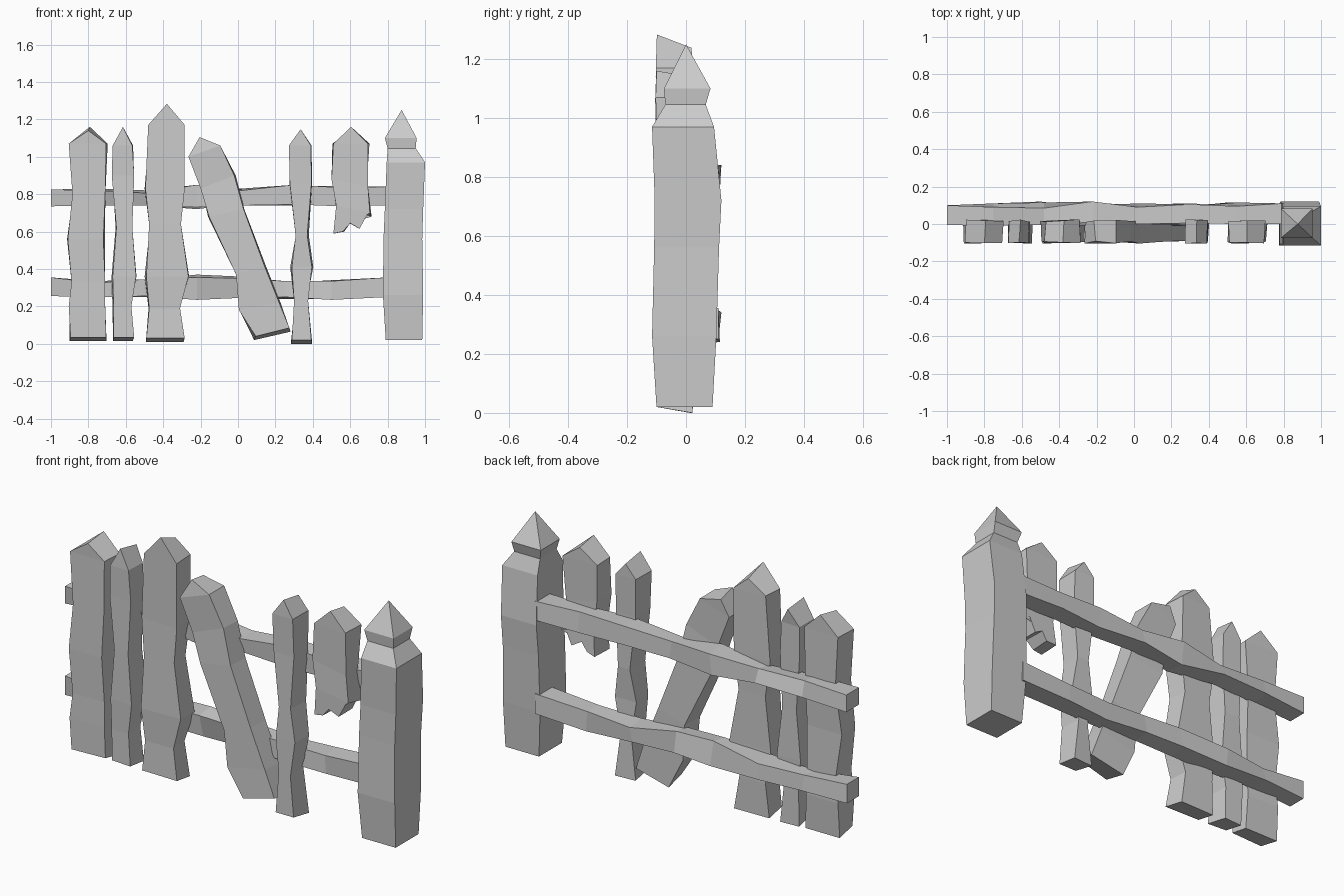
import bpy
import bmesh
import random

random.seed(4)


def finish(name, bm):
    bmesh.ops.recalc_face_normals(bm, faces=bm.faces)
    me = bpy.data.meshes.new(name)
    bm.to_mesh(me)
    bm.free()
    ob = bpy.data.objects.new(name, me)
    bpy.context.collection.objects.link(ob)
    return ob


def loft(name, rings, apex=None):
    """Skin four-cornered rings, closing the end flat or with an apex."""
    bm = bmesh.new()
    vs = [[bm.verts.new(p) for p in r] for r in rings]
    for a, b in zip(vs, vs[1:]):
        for i in range(4):
            j = (i + 1) % 4
            bm.faces.new((a[i], a[j], b[j], b[i]))
    bm.faces.new(vs[0])
    if apex:
        tip = bm.verts.new(apex)
        for i in range(4):
            bm.faces.new((vs[-1][i], vs[-1][(i + 1) % 4], tip))
    else:
        bm.faces.new(vs[-1])
    return finish(name, bm)


def picket(name, rows, peak, back_dz=0.0, broken=()):
    """rows: (left x, left z, right x, right z) from bottom to top."""
    bm = bmesh.new()
    j = lambda s: random.uniform(-s, s)
    sides = []
    for back in (0, 1):
        def v(x, z, drop=0.0):
            y = (0.018 if back else -0.098) + j(0.007)
            if back:
                x, z = x + j(0.01), z - drop
            return bm.verts.new((x, y, z))
        left = [v(r[0], r[1], 0.02 * (i == 0)) for i, r in enumerate(rows)]
        right = [v(r[2], r[3], 0.02 * (i == 0)) for i, r in enumerate(rows)]
        tip = v(peak[0], peak[1], -back_dz)
        teeth = [v(x, z) for x, z in broken]
        for i in range(len(rows) - 1):
            bm.faces.new((left[i], right[i], right[i + 1], left[i + 1]))
        bm.faces.new((left[-1], right[-1], tip))
        if teeth:
            bm.faces.new([left[0]] + teeth + [right[0]])
        sides.append(left + [tip] + right[::-1] + teeth[::-1])
    f, b = sides
    for i in range(len(f)):
        k = (i + 1) % len(f)
        bm.faces.new((f[i], f[k], b[k], b[i]))
    return finish(name, bm)


def level(rows):
    return [(xl, z, xr, z) for z, xl, xr in rows]


# Upright pickets
picket("picket_1", level([
    (.035, -.895, -.705), (.2, -.905, -.71), (.33, -.89, -.71), (.56, -.91, -.72),
    (.80, -.885, -.71), (1.07, -.905, -.705)]), (-.80, 1.14), .02)
picket("picket_2", level([
    (.035, -.665, -.555), (.2, -.665, -.57), (.36, -.67, -.545), (.62, -.65, -.565),
    (.9, -.675, -.555), (1.06, -.67, -.565)]), (-.615, 1.16), -.02)
picket("picket_3", level([
    (.03, -.49, -.285), (.19, -.475, -.31), (.36, -.49, -.265), (.64, -.475, -.305),
    (.83, -.495, -.285), (1.17, -.48, -.285)]), (-.38, 1.283), -.045)
picket("picket_4", level([
    (.02, .288, .392), (.23, .30, .375), (.41, .288, .395), (.58, .308, .37),
    (.86, .277, .393), (1.06, .272, .39)]), (.335, 1.147), -.02)

# Leaning picket
picket("leaning_picket", [
    (.095, .04, .275, .085), (.005, .18, .22, .22), (-.01, .37, .14, .42),
    (-.155, .68, .03, .72), (-.20, .83, -.02, .90), (-.265, 1.0, -.095, 1.06)],
    (-.205, 1.105), -.02)

# Broken picket with splintered lower end
picket("broken_picket", [
    (.525, .74, .705, .70), (.50, .88, .695, .84), (.51, 1.07, .695, 1.07)],
    (.605, 1.16), -.02,
    broken=[(.51, .59), (.56, .60), (.60, .645), (.65, .615), (.69, .69)])

# End post with pointed cap
post = [(.02, .79, .985, -.10, .09), (.26, .775, .99, -.115, .103),
        (.56, .778, .985, -.108, .112), (.72, .785, .99, -.106, .12),
        (.97, .795, 1.0, -.115, .095), (1.045, .80, .95, -.07, .067),
        (1.10, .785, .955, -.075, .083)]
loft("end_post", [[(a, c, z), (b, c, z), (b, d, z), (a, d, z)]
                  for z, a, b, c, d in post], (.875, 0, 1.25))

# Horizontal rails: x, bottom z, top z, front y, back y, twist
rails = {
    "upper_rail": [(-1, .735, .825, -.005, .10, .0), (-.75, .74, .83, .0, .10, .01),
                   (-.48, .74, .82, .01, .10, .015), (-.22, .73, .84, .0, .11, -.01),
                   (.02, .74, .83, .01, .10, .01), (.3, .745, .845, .0, .10, -.005),
                   (.55, .735, .845, .01, .105, .01), (.80, .74, .84, .0, .11, .0)],
    "lower_rail": [(-1, .255, .355, -.005, .095, .0), (-.75, .25, .335, .01, .10, .01),
                   (-.5, .255, .34, .0, .115, -.005), (-.22, .235, .37, .01, .10, .015),
                   (0, .245, .36, .005, .09, .01), (.25, .25, .325, .0, .10, -.01),
                   (.5, .235, .34, .01, .11, .005), (.80, .25, .355, .0, .11, .0)],
}
for name, secs in rails.items():
    loft(name, [[(x, c + t, a), (x, d + t, a + t), (x, d - t, b), (x, c - t, b - t)]
                for x, a, b, c, d, t in secs])
